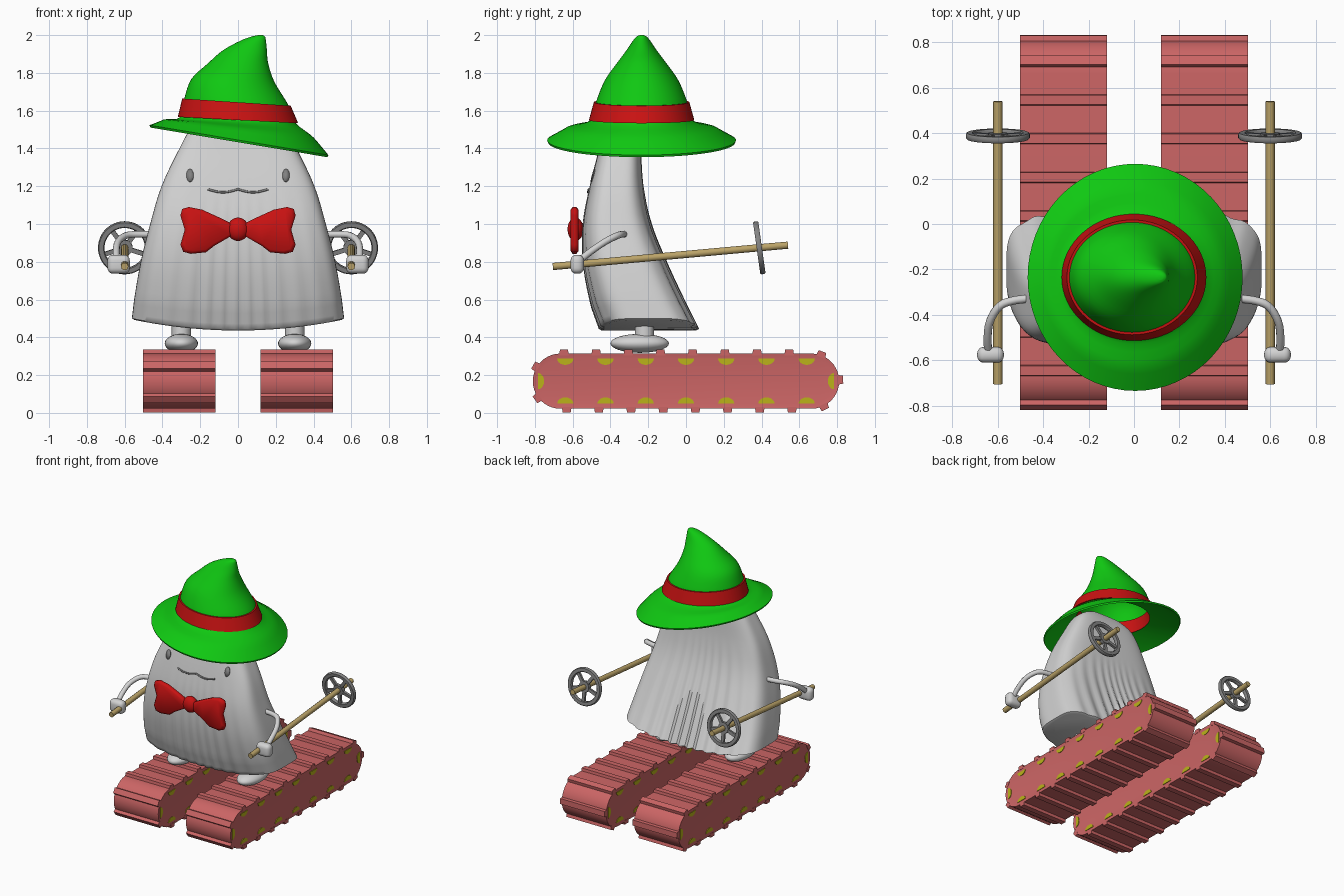
import bpy, bmesh, math
from math import sin, cos, pi, radians
from mathutils import Vector, Matrix
from mathutils.bvhtree import BVHTree

cube = bpy.data.objects.get("Cube")
if cube:
    bpy.data.objects.remove(cube)


def material(name, *rgb):
    m = bpy.data.materials.new(name)
    m.use_nodes = True
    m.diffuse_color = (*rgb, 1)
    m.node_tree.nodes["Principled BSDF"].inputs["Base Color"].default_value = (*rgb, 1)
    return m


WHITE = material("ghost white", .65, .65, .65)
GREEN = material("hat green", .005, .58, .006)
RED = material("ribbon red", .58, .006, .006)
PINK = material("track pink", .6, .13, .13)
YELLOW = material("tooth yellow", .5, .45, .01)
GREY = material("basket grey", .23, .23, .23)
FACE = material("face grey", .22, .22, .22)
WOOD = material("pole wood", .5, .37, .14)


def shade(ob, mat, angle=40):
    ob.data.materials.clear()
    ob.data.materials.append(mat)
    bpy.ops.object.select_all(action='DESELECT')
    ob.select_set(True)
    bpy.context.view_layer.objects.active = ob
    bpy.ops.object.shade_smooth_by_angle(angle=radians(angle))
    return ob


def finish(bm, name, mat, angle=40):
    bmesh.ops.recalc_face_normals(bm, faces=bm.faces)
    me = bpy.data.meshes.new(name)
    bm.to_mesh(me)
    bm.free()
    ob = bpy.data.objects.new(name, me)
    bpy.context.collection.objects.link(ob)
    return shade(ob, mat, angle)


def smooth_rows(rows, steps=4):
    """Catmull-Rom interpolation of rows of numbers."""
    out = []
    for i in range(len(rows) - 1):
        p0, p1, p2 = rows[max(i - 1, 0)], rows[i], rows[i + 1]
        p3 = rows[min(i + 2, len(rows) - 1)]
        for k in range(steps):
            t = k / steps
            out.append([b + t * ((c - a) + t * (2*a - 5*b + 4*c - d + t * (3*b - a - 3*c + d))) / 2
                        for a, b, c, d in zip(p0, p1, p2, p3)])
            if i == 0:
                out[-1] = [b + t * (c - b) for b, c in zip(p1, p2)]
    return out + [list(rows[-1])]


def loft(rings, caps=(False, False), closed=False):
    bm = bmesh.new()
    vs = [[bm.verts.new(p) for p in r] for r in rings]
    n = len(vs[0])
    pairs = list(zip(vs, vs[1:])) + ([(vs[-1], vs[0])] if closed else [])
    for a, b in pairs:
        for i in range(n):
            bm.faces.new((a[i], a[(i + 1) % n], b[(i + 1) % n], b[i]))
    for cap, ring in zip(caps, (vs[0], vs[-1])):
        if cap:
            bm.faces.new(ring)
    return bm


def prism(bm, pts, x0, x1):
    """Extrude a (y, z) outline along x; returns the two end faces."""
    a, b = [[bm.verts.new((x, y, z)) for y, z in pts] for x in (x0, x1)]
    n = len(pts)
    for i in range(n):
        bm.faces.new((a[i], a[(i + 1) % n], b[(i + 1) % n], b[i]))
    return [bm.faces.new(a), bm.faces.new(b)]


def tube(name, pts, radius, mat):
    cu = bpy.data.curves.new(name, 'CURVE')
    cu.dimensions = '3D'
    cu.bevel_depth, cu.bevel_resolution, cu.use_fill_caps = radius, 3, True
    sp = cu.splines.new('POLY')
    sp.points.add(len(pts) - 1)
    for p, q in zip(sp.points, pts):
        p.co = (*q, 1)
    ob = bpy.data.objects.new(name, cu)
    bpy.context.collection.objects.link(ob)
    bpy.ops.object.select_all(action='DESELECT')
    ob.select_set(True)
    bpy.context.view_layer.objects.active = ob
    bpy.ops.object.convert(target='MESH')
    return shade(bpy.context.object, mat)


def ellipsoid(name, centre, radii, mat):
    bm = bmesh.new()
    bmesh.ops.create_uvsphere(bm, u_segments=28, v_segments=16, radius=1,
                              matrix=Matrix.Translation(centre) @ Matrix.Diagonal((*radii, 1)))
    return finish(bm, name, mat, 60)


# Draped body: rounded box sections with folds that deepen downward
def body_ring(z, hx, yf, yb, n=200):
    ring = []
    fade = min(1, max(0, (1.2 - z) / .6))
    for i in range(n):
        c, s = cos(2 * pi * i / n), sin(2 * pi * i / n)
        r = (c ** 4 + s ** 4) ** -.25
        x = hx * c * r
        y = (yf + yb) / 2 + (yb - yf) / 2 * s * r
        u = c * r
        fold = fade * sin(40 * u + 2 * sin(5 * u)) * (1 - u * u)
        y += fold * (.007 if s < 0 else .014)
        ring.append((x, y, z - .055 * max(0, (1 - z) / .5) * (1 - u * u)))
    return ring


profile = [(.5, .562, -.455, .055), (.6, .55, -.495, 0), (.8, .515, -.54, -.1),
           (1, .465, -.545, -.185), (1.2, .405, -.51, -.225), (1.4, .31, -.46, -.24),
           (1.52, .24, -.43, -.26), (1.58, .15, -.4, -.29)]
rings = [body_ring(.492, .548, -.44, .04)] + [body_ring(*r) for r in smooth_rows(profile)]
body_bm = loft(rings, (True, True))
surface = BVHTree.FromBMesh(body_bm)
finish(body_bm, "body", WHITE, 50)


def on_front(x, z, lift=.004):
    return surface.ray_cast(Vector((x, -2, z)), Vector((0, 1, 0)))[0] - Vector((0, lift, 0))


# Eyes and wavy mouth
for side, label in ((-1, "right"), (1, "left")):
    bm = bmesh.new()
    bm.faces.new([bm.verts.new(on_front(side * .254 + .019 * cos(a * pi / 12), 1.257 + .034 * sin(a * pi / 12)))
                  for a in range(24)])
    eye = finish(bm, label + "_eye", FACE)
    eye.modifiers.new("thickness", 'SOLIDIFY').thickness = .006
    eye.modifiers["thickness"].offset = 0
mouth = [(x / 100, 1.184 - .016 * sin(pi * abs(x) / 16)) for x in range(-16, 17)]
tube("mouth", [on_front(x, z, .001) for x, z in mouth], .006, FACE)


# Crooked hat: tilted elliptical rings (centre x, z, x radius, y radius, tilt)
def hat_ring(cx, z, rx, ry, tilt, n=64):
    t = radians(tilt)
    return [(cx + rx * cos(a) * cos(t), -.235 + ry * sin(a), z - rx * cos(a) * sin(t))
            for a in (2 * pi * i / n for i in range(n))]


under = [(0, 1.54, .27, .25, 4), (.005, 1.485, .4, .41, 7), (.005, 1.432, .475, .495, 9.5)]
crown = [(.005, 1.444, .48, .5, 9.5), (.005, 1.505, .4, .4, 7), (0, 1.55, .306, .267, 3),
         (-.008, 1.645, .277, .242, 3.8), (-.027, 1.76, .22, .195, 2), (0, 1.85, .16, .132, 0),
         (.037, 1.92, .116, .08, 0), (.08, 1.97, .068, .046, 0), (.107, 1.992, .036, .027, 0),
         (.118, 2, .012, .01, 0)]
hat = [hat_ring(*r) for r in under] + [hat_ring(*r) for r in smooth_rows(crown)]
finish(loft(hat, (False, True)), "hat", GREEN, 60)
band = [(0, 1.55, .29, .25, 3), (0, 1.55, .319, .279, 3), (-.008, 1.645, .288, .253, 3.8), (-.008, 1.645, .26, .23, 3.8)]
finish(loft([hat_ring(*r) for r in band], closed=True), "hat_band", RED)

# Bow tie
lobe = [(.03, 1), (.1, 1.035), (.19, 1.076), (.26, 1.09), (.295, 1.08), (.305, 1.045), (.282, .97), (.305, .89),
        (.29, .853), (.25, .842), (.17, .85), (.125, .885), (.03, .94)]
for side, label in ((-1, "right"), (1, "left")):
    bm = bmesh.new()
    layers = [[bm.verts.new((side * (.17 + (x - .17) * k), y, .97 + (z - .97) * k)) for x, z in lobe]
              for y, k in ((-.612, .87), (-.6, 1), (-.58, 1), (-.568, .87))]
    n = len(lobe)
    for a, b in zip(layers, layers[1:]):
        for i in range(n):
            bm.faces.new((a[i], a[(i + 1) % n], b[(i + 1) % n], b[i]))
    bm.faces.new(layers[0])
    bm.faces.new(layers[-1])
    finish(bm, label + "_bow_lobe", RED, 60)
ellipsoid("bow_knot", (0, -.585, .972), (.057, .042, .062), RED)


# Track loop: point and outward normal at distance s along a stadium of radius r
HALF, MID = .665, .168


def stadium(s, r):
    arc = pi * r
    s %= 4 * HALF + 2 * arc
    half, s = divmod(s, 2 * HALF + arc)
    if s < 2 * HALF:
        y, a = s - HALF, pi / 2
        p = Vector((y, r))
    else:
        a = pi / 2 - (s - 2 * HALF) / r
        p = Vector((HALF + r * cos(a), r * sin(a)))
    sign = -1 if half else 1
    return sign * p + Vector((0, MID)), sign * Vector((cos(a), sin(a)))


def outline(r, arcs=20):
    return [(HALF * (1 if i <= arcs else -1) + r * cos(a), MID + r * sin(a))
            for i in range(2 * arcs + 2)
            for a in [-pi / 2 + pi * (i if i <= arcs else i - 1) / arcs]]


R, RIN = .146, .119
for side, label in ((-1, "right"), (1, "left")):
    x0, x1 = sorted((side * .12, side * .503))
    bm = bmesh.new()
    ends = prism(bm, outline(R), x0, x1)
    bmesh.ops.recalc_face_normals(bm, faces=bm.faces)
    for end in ends:
        bmesh.ops.inset_region(bm, faces=[end], thickness=R - RIN, depth=-.005)
    finish(bm, label + "_track", PINK)
    # Tread bars around the outside
    bm = bmesh.new()
    length = 4 * HALF + 2 * pi * R
    for i in range(21):
        p, n = stadium(HALF - .135 + i * length / 21, R)
        t = Vector((n.y, -n.x))
        prism(bm, [p + t * u + n * v for u, v in ((-.026, -.01), (.026, -.01), (.021, .021), (-.021, .021))], x0, x1)
    finish(bm, label + "_treads", PINK, 20)
    # Half-round drive teeth along the inside of the loop
    bm = bmesh.new()
    length = 4 * HALF + 2 * pi * RIN
    for i in range(16):
        p, n = stadium(HALF + i * length / 16, RIN)
        t = Vector((n.y, -n.x))
        prism(bm, [p + t * .043 * cos(k * pi / 10) - n * .033 * sin(k * pi / 10) for k in range(11)],
              x0 + .001, x1 - .001)
    finish(bm, label + "_drive_teeth", YELLOW)

    # Leg and foot
    tube(label + "_leg", [(side * .3, -.22, .36), (side * .3, -.22, .52)], .052, WHITE)
    ellipsoid(label + "_foot", (side * .3, -.245, .368), (.088, .155, .05), WHITE)

    # Arm and hand
    arm = [(.44, -.325, .945), (.52, -.335, .945), (.59, -.36, .94), (.635, -.43, .905), (.645, -.51, .85),
           (.64, -.57, .8)]
    tube(label + "_arm", [(side * x, y, z) for x, y, z in smooth_rows(arm)], .018, WHITE)
    bm = bmesh.new()
    bmesh.ops.create_cube(bm, size=1, matrix=Matrix.Translation((side * .632, -.576, .787))
                          @ Matrix.Diagonal((.118, .07, .1, 1)))
    bmesh.ops.bevel(bm, geom=bm.edges[:], offset=.03, segments=4, profile=.5, affect='EDGES')
    finish(bm, label + "_hand", WHITE, 60)

    # Ski pole with a spoked basket
    tube(label + "_pole", [(side * .6, -.705, .775), (side * .6, .54, .888)], .02, WOOD)
    bm = bmesh.new()
    section = [(.107, -.008), (.112, -.014), (.136, -.014), (.141, -.008), (.141, .008), (.136, .014),
               (.112, .014), (.107, .008)]
    for r0 in (0,):
        loops = [[bm.verts.new((r * cos(a), r * sin(a), h)) for a in (2 * pi * i / 48 for i in range(48))]
                 for r, h in section]
        for a, b in zip(loops, loops[1:] + loops[:1]):
            for i in range(48):
                bm.faces.new((a[i], a[(i + 1) % 48], b[(i + 1) % 48], b[i]))
    bmesh.ops.create_cone(bm, cap_ends=True, segments=24, radius1=.042, radius2=.042, depth=.026)
    for i in range(5):
        bmesh.ops.create_cube(bm, size=1, matrix=Matrix.Rotation(pi / 2 + i * 2 * pi / 5, 4, 'Z')
                              @ Matrix.Translation((.072, 0, 0)) @ Matrix.Diagonal((.085, .024, .018, 1)))
    bm.transform(Matrix.Translation((side * .6, .388, .874)) @ Matrix.Rotation(radians(-82), 4, 'X'))
    finish(bm, label + "_basket", GREY)
